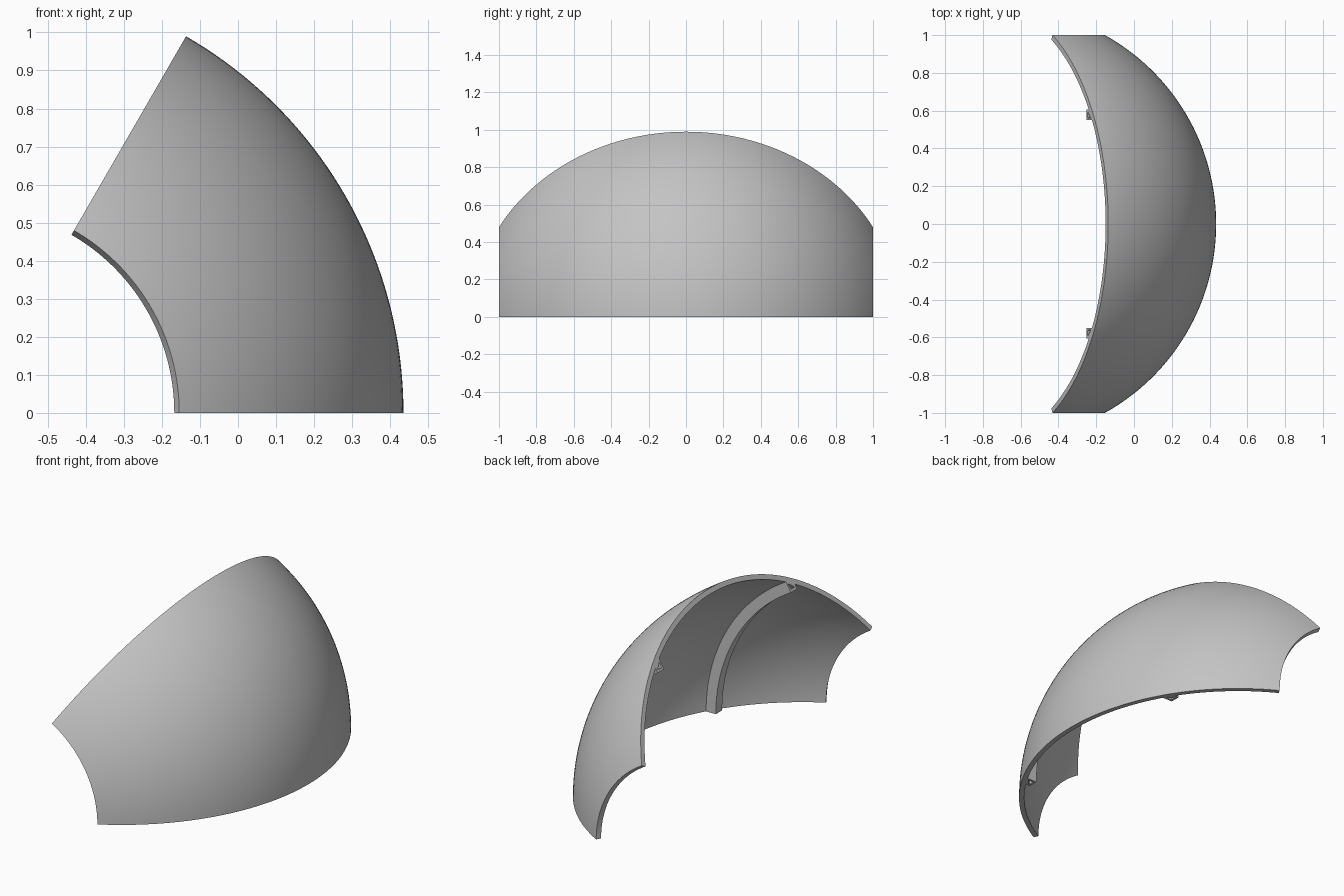
import bpy, bmesh
from math import sin, cos, asin, sqrt, radians
from mathutils import Vector

if "Cube" in bpy.data.objects:
    bpy.data.objects.remove(bpy.data.objects["Cube"], do_unlink=True)

AXIS_X = -0.708         # sweep axis runs along y through this x, at z = 0
R_OUT = 1.143           # outer sphere radius
R_IN = R_OUT - 0.027    # inner sphere radius
SWEEP = radians(60)

grey = bpy.data.materials.new("plain grey")
grey.use_nodes = True
grey.diffuse_color = (0.55, 0.55, 0.55, 1)
grey.node_tree.nodes["Principled BSDF"].inputs["Base Color"].default_value = grey.diffuse_color


def sweep(name, outer, inner, steps, socket=False):
    """Turn a strip between two (radius, y) paths about the sweep axis into a solid."""
    bm = bmesh.new()
    rings = []
    for s in range(steps + 1):
        a = SWEEP * s / steps
        rings.append([[bm.verts.new((AXIS_X + r * cos(a), y, r * sin(a))) for r, y in path]
                      for path in (outer, inner)])
    last = len(outer) - 1
    ends = []
    for o, i in (rings[0], rings[-1]):
        ends += [bm.faces.new((o[k], o[k + 1], i[k + 1], i[k])) for k in range(last)]
    for (o, i), (p, j) in zip(rings, rings[1:]):
        for k in range(last):
            bm.faces.new((o[k], o[k + 1], p[k + 1], p[k]))
            bm.faces.new((i[k], i[k + 1], j[k + 1], j[k]))
        for k in (0, last):
            bm.faces.new((o[k], i[k], j[k], p[k]))
    bmesh.ops.recalc_face_normals(bm, faces=bm.faces[:])
    if socket:          # small square socket in each end
        bmesh.ops.inset_individual(bm, faces=ends, thickness=0.018)
        bmesh.ops.inset_individual(bm, faces=ends, thickness=0.0005, depth=-0.03)
    mesh = bpy.data.meshes.new(name)
    bm.to_mesh(mesh)
    bm.free()
    mesh.materials.append(grey)
    obj = bpy.data.objects.new(name, mesh)
    bpy.context.collection.objects.link(obj)
    bpy.ops.object.select_all(action='DESELECT')
    obj.select_set(True)
    bpy.context.view_layer.objects.active = obj
    bpy.ops.object.shade_smooth_by_angle(angle=radians(30))
    return obj


# Curved shell: spherical band whose two ends are cut radially
half = asin(1 / R_OUT)
angles = [half * (k / 32 - 1) for k in range(65)]
sweep("shell",
      [(R_OUT * cos(t), R_OUT * sin(t)) for t in angles],
      [(R_IN * cos(t), R_IN * sin(t)) for t in angles], 40)

# Pair of ribs on the inside of the shell, mirrored front to back
rib_y = (0.55, 0.605)
seat = R_IN + 0.002
rib = sweep("inner_ribs",
            [(sqrt(seat ** 2 - y ** 2), y) for y in rib_y],
            [(0.912, y) for y in rib_y], 40, socket=True)
mirror = rib.modifiers.new("mirror", 'MIRROR')
mirror.use_axis = (False, True, False)
